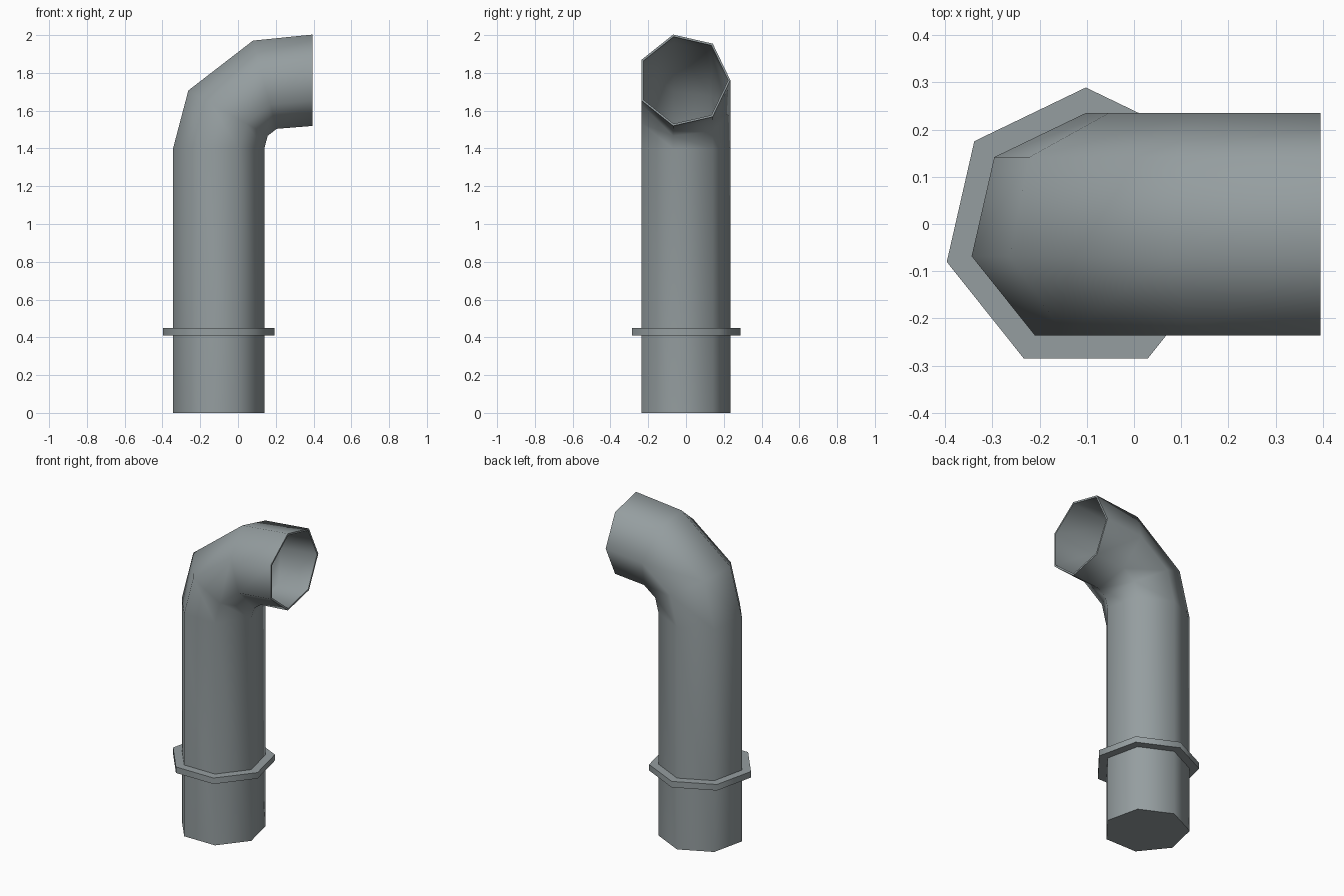
import bpy, bmesh, math
from mathutils import Vector

if "Cube" in bpy.data.objects:
    bpy.data.objects.remove(bpy.data.objects["Cube"])

SIDES = 7
CX, CY = -0.102, -0.013

metal = bpy.data.materials.new("grey metal")
metal.diffuse_color = (0.30, 0.34, 0.35, 1)
metal.use_nodes = True
metal.node_tree.nodes["Principled BSDF"].inputs["Base Color"].default_value = metal.diffuse_color


def ring(bm, x, z, tilt, r):
    """Heptagon tilted about the y axis, one corner pointing to +y."""
    a = math.radians(tilt)
    u = Vector((math.cos(a), 0, -math.sin(a)))
    out = []
    for i in range(SIDES):
        t = 2 * math.pi * i / SIDES
        out.append(bm.verts.new(Vector((x, CY, z)) + u * (r * math.sin(t))
                                + Vector((0, r * math.cos(t), 0))))
    return out


def loft(name, sections, closed=False):
    bm = bmesh.new()
    rings = [ring(bm, *s) for s in sections]
    pairs = list(zip(rings, rings[1:]))
    if closed:
        pairs.append((rings[-1], rings[0]))
    else:
        bm.faces.new(rings[0])
        bm.faces.new(rings[-1])
    for a, b in pairs:
        for i in range(SIDES):
            j = (i + 1) % SIDES
            bm.faces.new((a[i], a[j], b[j], b[i]))
    bmesh.ops.recalc_face_normals(bm, faces=bm.faces)
    me = bpy.data.meshes.new(name)
    bm.to_mesh(me)
    bm.free()
    ob = bpy.data.objects.new(name, me)
    bpy.context.collection.objects.link(ob)
    me.materials.append(metal)
    bpy.ops.object.select_all(action='DESELECT')
    ob.select_set(True)
    bpy.context.view_layer.objects.active = ob
    bpy.ops.object.shade_smooth_by_angle(angle=math.radians(60))
    return ob


# Bent pipe: outer skin up to the mouth, then inner skin back down
R, WALL = 0.248, 0.012
path = [(CX, 0.0, 0), (CX, 1.40, 0), (-0.053, 1.587, 29.7),
        (0.1425, 1.7375, 74.9), (0.395, 1.761, 90)]
outer = [(x, z, t, R) for x, z, t in path]
inner = [(x, max(z, 0.02), t, R - WALL) for x, z, t in reversed(path)]
loft("bent_pipe", outer + inner)

# Collar around the lower pipe
RC = 0.302
loft("collar", [(CX, 0.411, 0, RC), (CX, 0.449, 0, RC),
                (CX, 0.449, 0, R - 0.004), (CX, 0.411, 0, R - 0.004)], closed=True)
